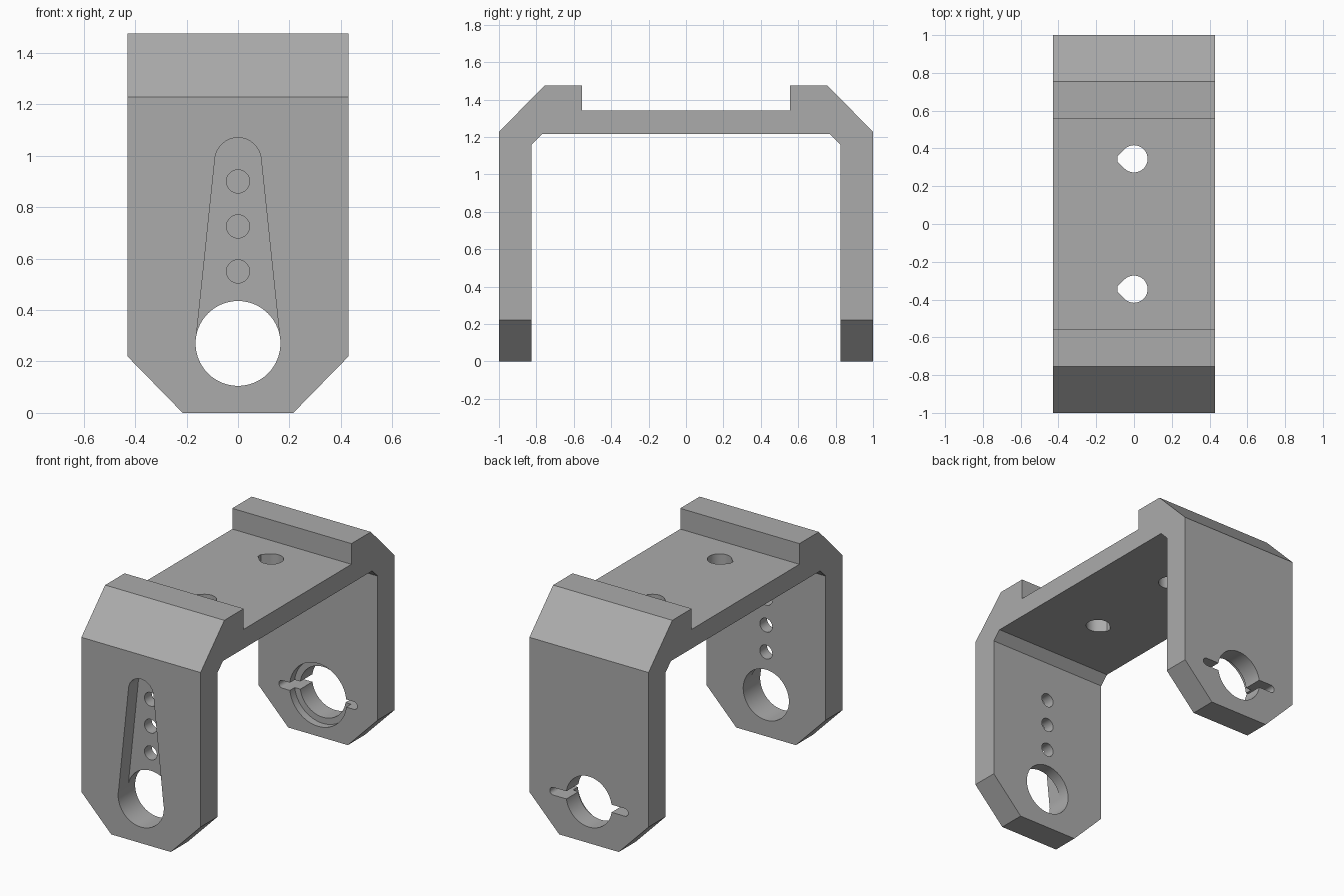
import bpy, bmesh, math
from mathutils import Vector

if "Cube" in bpy.data.objects:
    bpy.data.objects.remove(bpy.data.objects["Cube"], do_unlink=True)

grey = bpy.data.materials.new("mid_grey")
grey.use_nodes = True
COLOUR = (0.41, 0.41, 0.41, 1)
grey.diffuse_color = COLOUR
grey.node_tree.nodes["Principled BSDF"].inputs["Base Color"].default_value = COLOUR

# Ways of standing a 2D outline (a, b) up at depth d
PLANES = {
    "x": lambda a, b, d: (d, a, b),
    "y": lambda a, b, d: (a, d, b),
    "z": lambda a, b, d: (a, b, d),
}


def prism(name, outline, axis, lo, hi):
    """Extrude an outline along an axis into a closed solid."""
    bm = bmesh.new()
    base = bm.faces.new([bm.verts.new(PLANES[axis](a, b, lo)) for a, b in outline])
    top = bmesh.ops.extrude_face_region(bm, geom=[base])["geom"]
    shift = Vector(PLANES[axis](0, 0, hi - lo))
    bmesh.ops.translate(bm, verts=[v for v in top if isinstance(v, bmesh.types.BMVert)], vec=shift)
    bmesh.ops.recalc_face_normals(bm, faces=bm.faces[:])
    mesh = bpy.data.meshes.new(name)
    bm.to_mesh(mesh)
    bm.free()
    mesh.materials.append(grey)
    obj = bpy.data.objects.new(name, mesh)
    bpy.context.collection.objects.link(obj)
    return obj


def arc(cx, cy, r, start, end, steps=32):
    angles = [math.radians(start + (end - start) * i / steps) for i in range(steps + 1)]
    return [(cx + r * math.cos(t), cy + r * math.sin(t)) for t in angles]


def circle(cx, cy, r, steps=64):
    return arc(cx, cy, r, 0, 360, steps)[:-1]


def combine(target, tool, operation="DIFFERENCE"):
    """Apply a boolean and discard the tool."""
    mod = target.modifiers.new(tool.name, "BOOLEAN")
    mod.operation, mod.solver, mod.object = operation, "EXACT", tool
    bpy.ops.object.select_all(action="DESELECT")
    bpy.context.view_layer.objects.active = target
    target.select_set(True)
    bpy.ops.object.modifier_apply(modifier=mod.name)
    bpy.data.objects.remove(tool, do_unlink=True)


# Bridge-shaped side profile, mirrored front to back
half = [(0.825, -0.1), (1, -0.1), (1, 1.228), (0.755, 1.475), (0.555, 1.475), (0.555, 1.34)]
inner = [(0.77, 1.215), (0.825, 1.16)]
profile = half + [(-y, z) for y, z in reversed(half)]
profile += [(-y, z) for y, z in reversed(inner)] + inner
bracket = prism("bracket", profile, "x", -0.6, 0.6)

# Front outline with chamfered feet
front = [(-0.215, 0), (0.215, 0), (0.43, 0.22), (0.43, 1.7), (-0.43, 1.7), (-0.43, 0.22)]
combine(bracket, prism("front_outline", front, "y", -1.2, 1.2), "INTERSECT")

# Shaft bore through both legs
BORE_Z, BORE_R = 0.27, 0.165
combine(bracket, prism("shaft_bore", circle(0, BORE_Z, BORE_R), "y", -1.2, 1.2))

# Tapered arm pocket on the front leg
low_r, top_z, top_r = BORE_R - 0.001, 0.98, 0.09
lean = math.degrees(math.asin((low_r - top_r) / (top_z - BORE_Z)))
pocket = arc(0, top_z, top_r, lean, 180 - lean) + arc(0, BORE_Z, low_r, 180 - lean, 360 + lean)
combine(bracket, prism("arm_pocket", pocket, "y", -1.2, -0.9))

# Screw holes up the front leg
for z in (0.55, 0.725, 0.9):
    combine(bracket, prism("screw_hole", circle(0, z, 0.045, 32), "y", -1.2, -0.7))

# Counterbore inside the back leg, and the key slots through it
combine(bracket, prism("counterbore", circle(0, BORE_Z, 0.205), "y", 0.7, 0.875))
slot = arc(0.258, BORE_Z, 0.025, -90, 90, 16) + arc(-0.258, BORE_Z, 0.025, 90, 270, 16)
combine(bracket, prism("key_slot", slot, "y", 0.7, 1.2))

# Teardrop mounting holes in the deck
for y in (-0.345, 0.345):
    drop = arc(0, y, 0.072, -135, 135, 48) + [(-0.087, y + 0.015), (-0.087, y - 0.015)]
    combine(bracket, prism("mount_hole", drop, "z", 1.1, 1.6))

bpy.ops.object.shade_smooth_by_angle(angle=math.radians(25))
